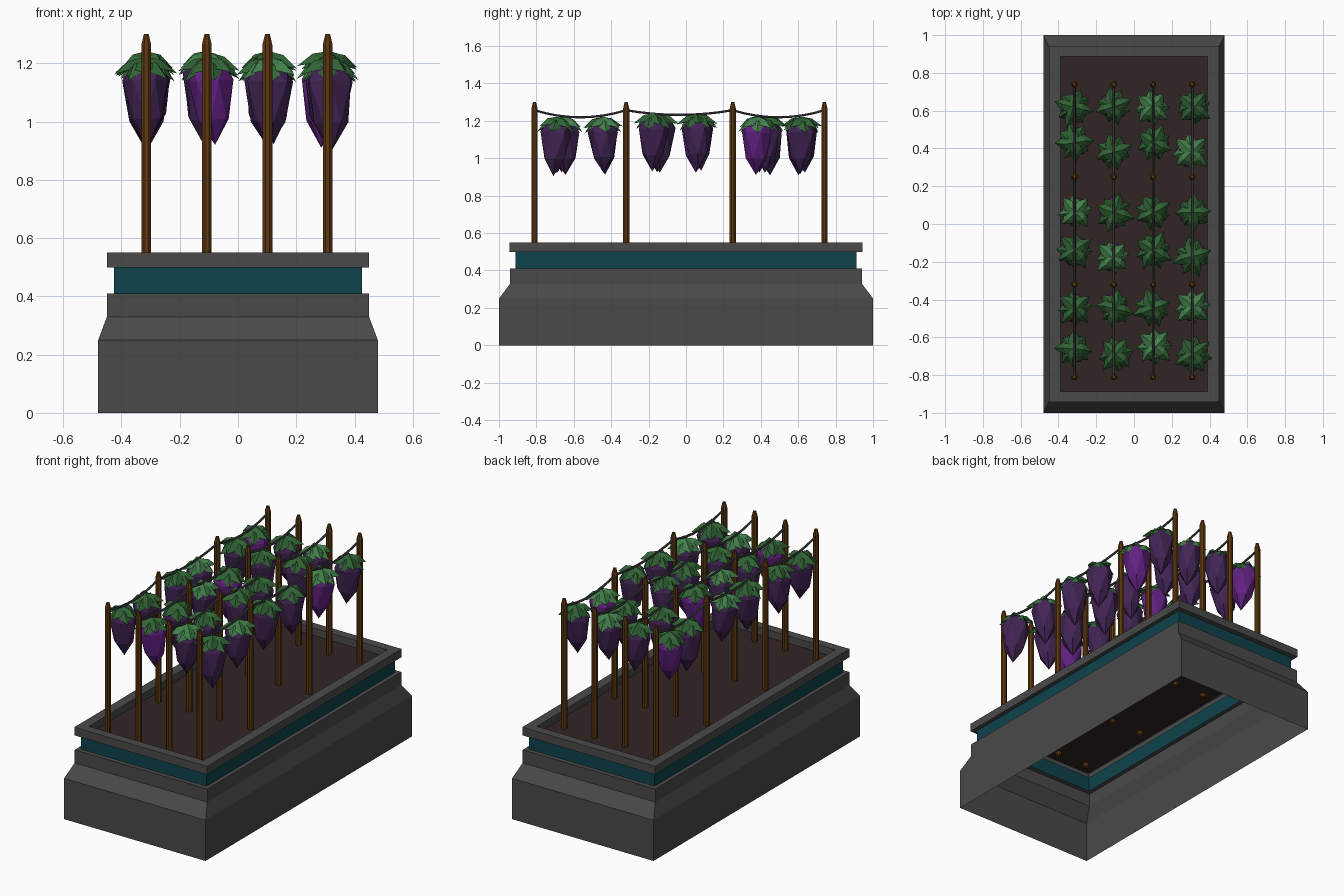
import bpy, bmesh, math, random
from mathutils import Matrix, Vector

if "Cube" in bpy.data.objects:
    bpy.data.objects.remove(bpy.data.objects["Cube"])

random.seed(4)


def mat(name, r, g, b):
    m = bpy.data.materials.new(name)
    m.diffuse_color = (r, g, b, 1)
    m.use_nodes = True
    m.node_tree.nodes["Principled BSDF"].inputs["Base Color"].default_value = m.diffuse_color
    return m


STONE = mat("grey stone", 0.068, 0.068, 0.068)
TEAL = mat("teal band", 0.0045, 0.055, 0.073)
SOIL = mat("dark soil", 0.031, 0.018, 0.018)
WOOD = mat("brown wood", 0.11, 0.038, 0.005)
WIRE = mat("wire grey", 0.055, 0.056, 0.06)
GRAPE = mat("dark purple", 0.055, 0.018, 0.09)
GRAPE2 = mat("bright purple", 0.12, 0.015, 0.22)
LEAF = mat("dark green", 0.03, 0.125, 0.035)
LEAF2 = mat("light green", 0.055, 0.22, 0.07)


def finish(bm, name, *mats):
    bmesh.ops.recalc_face_normals(bm, faces=bm.faces)
    me = bpy.data.meshes.new(name)
    bm.to_mesh(me)
    bm.free()
    for m in mats:
        me.materials.append(m)
    ob = bpy.data.objects.new(name, me)
    bpy.context.collection.objects.link(ob)
    return ob


def bridge(bm, a, b):
    n = len(a)
    return [bm.faces.new((a[i], a[(i + 1) % n], b[(i + 1) % n], b[i])) for i in range(n)]


def ring(bm, n, r, z, cx=0, cy=0, turn=0):
    return [bm.verts.new((cx + r * math.cos(turn + math.tau * i / n),
                          cy + r * math.sin(turn + math.tau * i / n), z)) for i in range(n)]


# planter shell, open below: (half x, half y, z)
PROFILE = [(.48, 1, 0), (.48, 1, .25), (.45, .94, .33), (.45, .94, .41), (.425, .912, .41),
           (.425, .912, .50), (.45, .943, .50), (.45, .943, .55), (.39, .888, .55), (.39, .888, .505)]
bm = bmesh.new()
loops = [[bm.verts.new((sx * x, sy * y, z)) for sx, sy in ((-1, -1), (1, -1), (1, 1), (-1, 1))]
         for x, y, z in PROFILE]
for k in range(len(loops) - 1):
    for f in bridge(bm, loops[k], loops[k + 1]):
        f.material_index = 1 if k == 4 else 0
finish(bm, "planter_box", STONE, TEAL)

# soil bed
bm = bmesh.new()
bm.faces.new([bm.verts.new((sx * .39, sy * .888, .505)) for sx, sy in ((-1, -1), (1, -1), (1, 1), (-1, 1))])
finish(bm, "soil", SOIL)

ROWS_X = [-.315, -.107, .101, .308]
POSTS_Y = [-.81, -.32, .25, .74]

# posts with tapered tops
for x in ROWS_X:
    for y in POSTS_Y:
        bm = bmesh.new()
        rs = [ring(bm, 8, r, z, x, y, math.pi / 8) for r, z in ((.018, .485), (.018, 1.265), (.009, 1.3))]
        bridge(bm, rs[0], rs[1])
        bridge(bm, rs[1], rs[2])
        bm.faces.new(rs[0])
        bm.faces.new(rs[2])
        finish(bm, "post", WOOD)

# sagging wires between the posts
for x in ROWS_X:
    bm = bmesh.new()
    prev = None
    for j in range(3):
        y0, y1 = POSTS_Y[j], POSTS_Y[j + 1]
        sag = .025 if j == 1 else .038
        for i in range(0 if j == 0 else 1, 9):
            t = i / 8
            y, z = y0 + (y1 - y0) * t, 1.257 - sag * 4 * t * (1 - t)
            cur = [bm.verts.new((x + .007 * math.cos(math.tau * k / 6), y,
                                 z + .007 * math.sin(math.tau * k / 6))) for k in range(6)]
            if prev:
                bridge(bm, prev, cur)
            prev = cur
    finish(bm, "wire", WIRE)


def grape_bunch(mtx, m):
    """Faceted tapering bunch made of twisted rings."""
    bm = bmesh.new()
    n = 6
    rs = [ring(bm, n, r, z, turn=k * math.pi / n)
          for k, (r, z) in enumerate(((.06, -.035), (.082, -.085), (.058, -.225)))]
    for k in range(2):
        a, b = rs[k], rs[k + 1]
        for i in range(n):
            bm.faces.new((a[i], b[i], a[(i + 1) % n]))
            bm.faces.new((b[i], b[(i + 1) % n], a[(i + 1) % n]))
    bm.faces.new(rs[0])
    tip = bm.verts.new((0, 0, -.315))
    for i in range(n):
        bm.faces.new((rs[2][i], rs[2][(i + 1) % n], tip))
    bm.transform(mtx)
    finish(bm, "grape_bunch", m)


def leaf_cap(mtx, m):
    """Two drooping four-pointed layers with a ridge on each leaf."""
    bm = bmesh.new()
    for top, r_tip, z_tip, turn in ((0, .108, -.058, 0), (-.012, .096, -.085, math.pi / 4 + .12)):
        centre = bm.verts.new((0, 0, top))
        for i in range(4):
            a = turn + i * math.pi / 2

            def p(r, da, z):
                return bm.verts.new((r * math.cos(a + da), r * math.sin(a + da), z))
            mid = p(.058, 0, top - .012)
            tip = p(r_tip * random.uniform(.92, 1.08), random.uniform(-.12, .12), z_tip)
            for s in (-1, 1):
                side = p(.066, s * .52, top - .045)
                valley = p(.05, s * math.pi / 4, top - .03)
                bm.faces.new((centre, mid, side, valley) if s < 0 else (centre, valley, side, mid))
                bm.faces.new((mid, tip, side) if s < 0 else (mid, side, tip))
    bmesh.ops.remove_doubles(bm, verts=bm.verts, dist=.0005)
    bmesh.ops.triangulate(bm, faces=[f for f in bm.faces if len(f.verts) > 3])
    bm.transform(mtx)
    finish(bm, "leaf_cap", m)


# vines: y positions along each row, with the paler bunches picked by (row, place)
PLANTS_Y = [[-.66, -.45, -.14, .06, .43, .62], [-.69, -.45, -.18, .06, .38, .62],
            [-.65, -.45, -.14, .06, .43, .62], [-.69, -.44, -.17, .06, .38, .62]]
TOPS = [1.222, 1.222, 1.242, 1.238, 1.225, 1.222]
BRIGHT = {(0, 5), (3, 4), (1, 3), (1, 0)}
PALE = {(2, 5), (3, 4), (0, 3), (1, 2), (3, 1), (2, 0)}
for c, x in enumerate(ROWS_X):
    for k, y in enumerate(PLANTS_Y[c]):
        turn = math.pi / 4 if (c, k) in PALE else random.uniform(0, math.tau)
        place = Matrix.Translation(Vector((x + random.uniform(-.008, .012), y, TOPS[k])))
        tilt = Matrix.Rotation(random.uniform(-.07, .07), 4, 'X') @ Matrix.Rotation(random.uniform(-.07, .07), 4, 'Y')
        size = Matrix.Scale(random.uniform(.94, 1.02), 4)
        mtx = place @ tilt @ Matrix.Rotation(turn, 4, 'Z') @ size
        grape_bunch(mtx, GRAPE2 if (c, k) in BRIGHT else GRAPE)
        leaf_cap(mtx, LEAF2 if (c, k) in PALE else LEAF)
